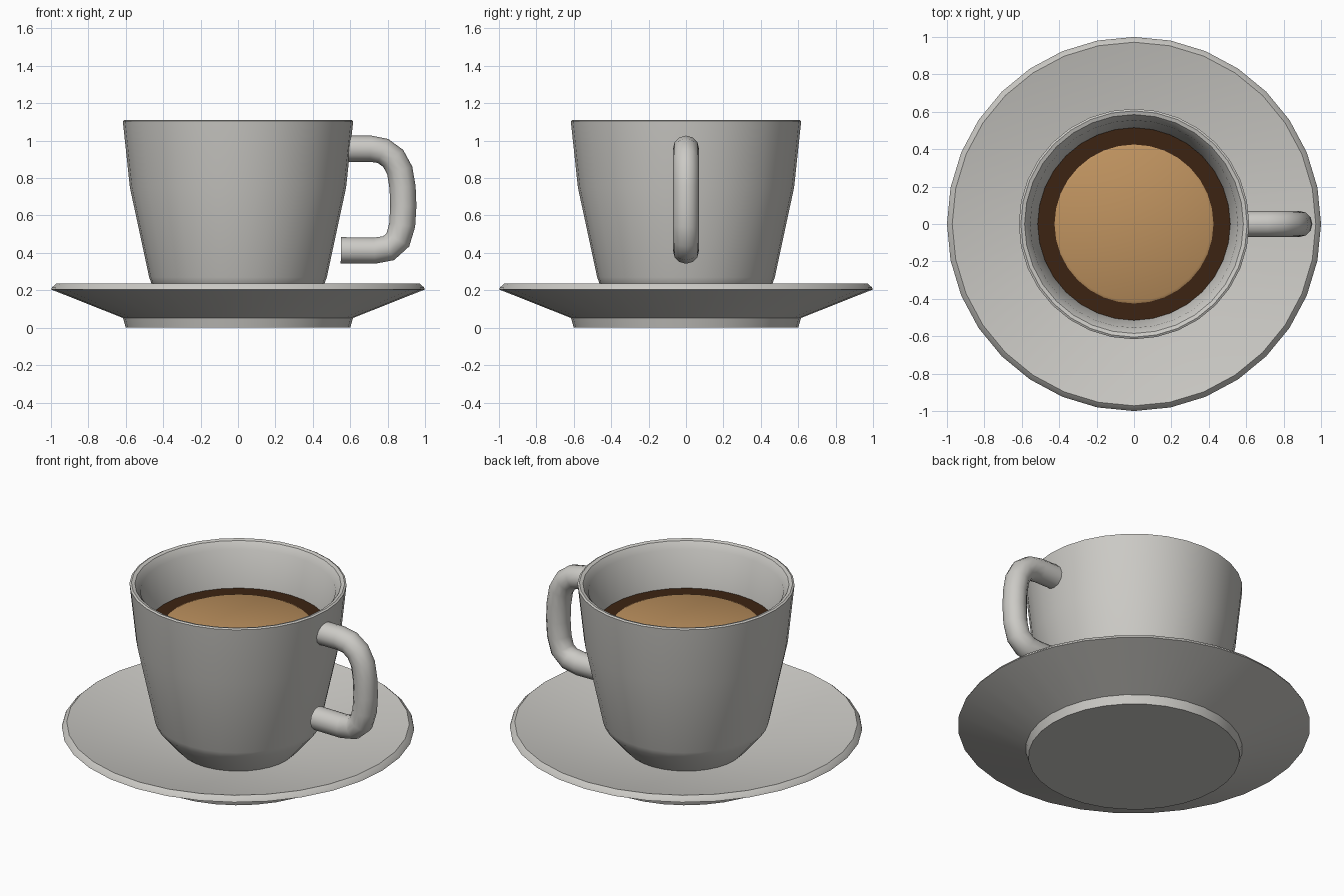
import bpy, bmesh, math
from mathutils import Vector

if "Cube" in bpy.data.objects:
    bpy.data.objects.remove(bpy.data.objects["Cube"])


def material(name, rgb):
    m = bpy.data.materials.new(name)
    m.diffuse_color = (*rgb, 1)
    m.use_nodes = True
    m.node_tree.nodes["Principled BSDF"].inputs["Base Color"].default_value = m.diffuse_color
    return m


CERAMIC = material("light_grey_ceramic", (0.60, 0.59, 0.56))
COFFEE = material("dark_coffee", (0.045, 0.017, 0.006))
FOAM = material("tan_foam", (0.52, 0.29, 0.115))


def finish(bm, name, mat, angle=35):
    bmesh.ops.recalc_face_normals(bm, faces=bm.faces)
    me = bpy.data.meshes.new(name)
    bm.to_mesh(me)
    bm.free()
    me.materials.append(mat)
    ob = bpy.data.objects.new(name, me)
    bpy.context.collection.objects.link(ob)
    bpy.ops.object.select_all(action='DESELECT')
    ob.select_set(True)
    bpy.context.view_layer.objects.active = ob
    bpy.ops.object.shade_smooth_by_angle(angle=math.radians(angle))
    return ob


def bridge(bm, a, b):
    n = len(a)
    for i in range(n):
        bm.faces.new((a[i], a[(i + 1) % n], b[(i + 1) % n], b[i]))


def lathe(name, profile, mat, n=32, angle=35):
    """Spin (radius, z) points round the z axis; both ends are capped."""
    bm = bmesh.new()
    rings = [[bm.verts.new((r * math.cos(2 * math.pi * i / n),
                            r * math.sin(2 * math.pi * i / n), z))
              for i in range(n)] for r, z in profile]
    for a, b in zip(rings, rings[1:]):
        bridge(bm, a, b)
    bm.faces.new(rings[0])
    bm.faces.new(rings[-1])
    return finish(bm, name, mat, angle)


def tube(name, path, radius, mat, n=12):
    """Sweep a circle along (x, z) points in the y = 0 plane."""
    bm = bmesh.new()
    pts = [Vector((x, 0, z)) for x, z in path]
    rings = []
    for k, p in enumerate(pts):
        t = (pts[min(k + 1, len(pts) - 1)] - pts[max(k - 1, 0)]).normalized()
        side = Vector((0, 1, 0))
        out = t.cross(side)
        rings.append([bm.verts.new(p + radius * (math.cos(2 * math.pi * i / n) * out
                                                 + math.sin(2 * math.pi * i / n) * side))
                      for i in range(n)])
    for a, b in zip(rings, rings[1:]):
        bridge(bm, a, b)
    bm.faces.new(rings[0])
    bm.faces.new(rings[-1])
    return finish(bm, name, mat, 40)


# Saucer: foot, flared underside, rim and dished top
lathe("saucer", [(0.60, 0), (0.615, 0.052), (1.0, 0.205), (0.995, 0.215),
                 (0.972, 0.236), (0.955, 0.232), (0.36, 0.09)], CERAMIC, angle=30)

# Cup: outer wall, rounded rim and inner wall
lathe("cup", [(0.33, 0.085), (0.36, 0.115), (0.462, 0.235), (0.475, 0.27),
              (0.578, 0.75), (0.616, 1.105), (0.605, 1.111), (0.585, 1.105),
              (0.555, 1.065), (0.51, 0.80), (0.42, 0.29), (0.32, 0.17)], CERAMIC)

# Coffee surface and the foam disc floating on it
lathe("coffee", [(0.505, 0.80), (0.515, 0.84)], COFFEE)
lathe("foam", [(0.425, 0.835), (0.425, 0.843), (0.412, 0.85)], FOAM)

# Handle
tube("handle", [(0.585, 0.957), (0.71, 0.957), (0.775, 0.945), (0.83, 0.905),
                (0.865, 0.84), (0.88, 0.75), (0.884, 0.65), (0.878, 0.55),
                (0.855, 0.47), (0.805, 0.425), (0.73, 0.412), (0.55, 0.414)],
     0.07, CERAMIC)
